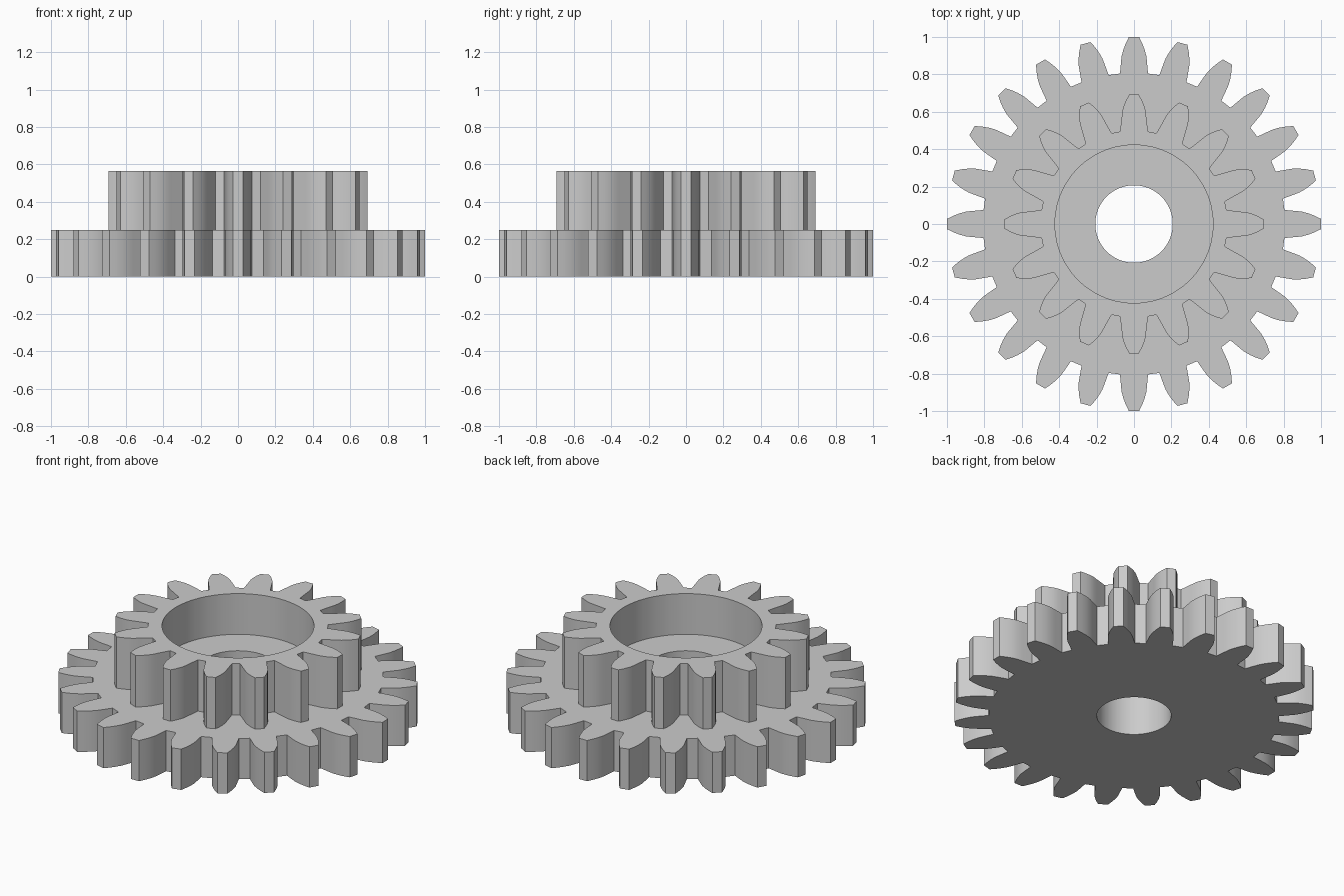
import bpy, bmesh
from math import pi, cos, sin, tan, acos, radians

cube = bpy.data.objects.get("Cube")
if cube:
    bpy.data.objects.remove(cube)

MODULE = 1 / 13
PRESSURE = radians(20)
BORE, RECESS = 0.207, 0.4225
GEAR_TOP, FLOOR, TOP = 0.25, 0.315, 0.565

grey = bpy.data.materials.new("plain grey")
grey.use_nodes = True
colour = (0.6, 0.6, 0.6, 1)
grey.diffuse_color = colour
grey.node_tree.nodes["Principled BSDF"].inputs["Base Color"].default_value = colour


def gear_outline(teeth, steps=5):
    """Involute tooth outline as (radius, angle) pairs."""
    pitch = teeth * MODULE / 2
    base, tip, root = pitch * cos(PRESSURE), pitch + MODULE, pitch - 1.5 * MODULE
    base_half = pi / (2 * teeth) + tan(PRESSURE) - PRESSURE
    flank = [(root, 0.075 / root)]
    for i in range(steps):
        r = base + (tip - base) * i / (steps - 1)
        a = acos(min(1, base / r))
        flank.append((r, base_half - tan(a) + a))
    tooth = [(r, -a) for r, a in flank] + [(r, a) for r, a in reversed(flank)]
    return [(r, a + 2 * pi * t / teeth) for t in range(teeth) for r, a in tooth]


def loft(name, teeth, sections, closed):
    """Join ring sections; a radius of None means the toothed outline."""
    outline = gear_outline(teeth)
    bm = bmesh.new()
    rings = []
    for radius, z in sections:
        rings.append([bm.verts.new(((radius or r) * cos(a), (radius or r) * sin(a), z))
                      for r, a in outline])
    pairs = list(zip(rings, rings[1:]))
    if closed:
        pairs.append((rings[-1], rings[0]))
    n = len(outline)
    for low, high in pairs:
        for i in range(n):
            j = (i + 1) % n
            bm.faces.new((low[i], low[j], high[j], high[i]))
    mesh = bpy.data.meshes.new(name)
    bm.to_mesh(mesh)
    bm.free()
    mesh.materials.append(grey)
    obj = bpy.data.objects.new(name, mesh)
    bpy.context.collection.objects.link(obj)
    bpy.ops.object.select_all(action='DESELECT')
    obj.select_set(True)
    bpy.context.view_layer.objects.active = obj
    bpy.ops.object.shade_smooth_by_angle(angle=radians(15))
    return obj


# Wide lower gear with the shaft bore
loft("large_gear", 24,
     [(None, 0), (None, GEAR_TOP), (BORE, GEAR_TOP), (BORE, 0)], True)

# Upper gear with a round recess; its underside sits on the large gear
loft("small_gear", 16,
     [(None, GEAR_TOP), (None, TOP), (RECESS, TOP), (RECESS, FLOOR),
      (BORE, FLOOR), (BORE, GEAR_TOP)], False)
